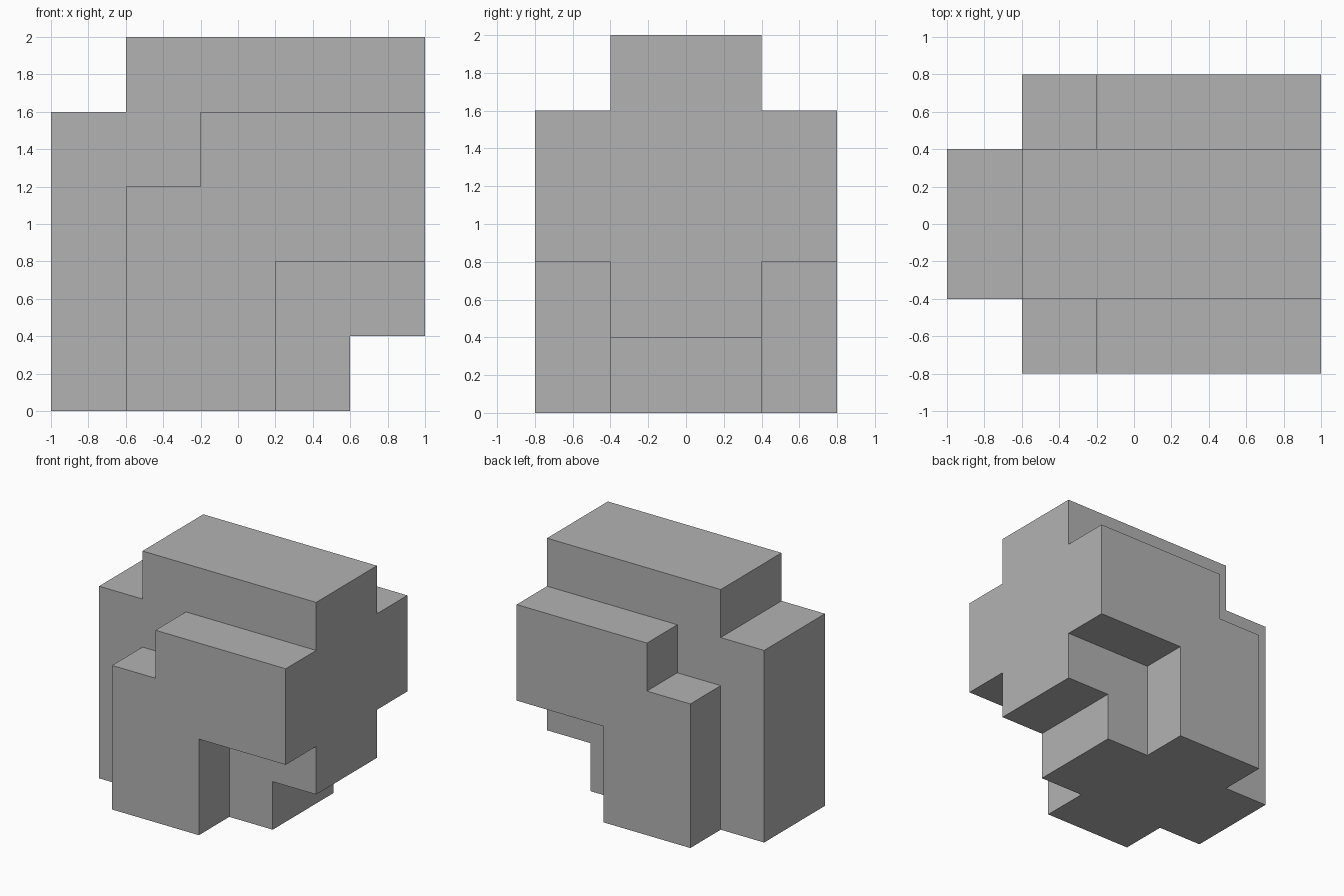
import bpy
import bmesh

cube = bpy.data.objects.get("Cube")
if cube:
    bpy.data.objects.remove(cube, do_unlink=True)

grey = bpy.data.materials.new("plain grey")
grey.use_nodes = True
color = (0.45, 0.45, 0.45, 1)
grey.diffuse_color = color
grey.node_tree.nodes["Principled BSDF"].inputs["Base Color"].default_value = color


def slab(name, profile, half_depth):
    """Extrude an x-z profile symmetrically along y."""
    bm = bmesh.new()
    face = bm.faces.new([bm.verts.new((x, -half_depth, z)) for x, z in profile])
    result = bmesh.ops.extrude_face_region(bm, geom=[face])
    moved = [v for v in result["geom"] if isinstance(v, bmesh.types.BMVert)]
    bmesh.ops.translate(bm, verts=moved, vec=(0, 2 * half_depth, 0))
    bmesh.ops.recalc_face_normals(bm, faces=bm.faces)
    mesh = bpy.data.meshes.new(name)
    bm.to_mesh(mesh)
    bm.free()
    mesh.materials.append(grey)
    obj = bpy.data.objects.new(name, mesh)
    bpy.context.collection.objects.link(obj)
    return obj


# Tall central body, notched at the upper left and lower right
body = slab("stepped_block", [(-1, 0), (0.6, 0), (0.6, 0.4), (1, 0.4),
                              (1, 2), (-0.6, 2), (-0.6, 1.6), (-1, 1.6)], 0.4)

# Wider stepped core that forms the matching front and back slabs
sides = slab("side_slabs", [(-0.6, 0), (0.2, 0), (0.2, 0.8), (1, 0.8),
                            (1, 1.6), (-0.2, 1.6), (-0.2, 1.2), (-0.6, 1.2)], 0.8)

# Fuse both into one solid
union = body.modifiers.new("fuse", "BOOLEAN")
union.operation = "UNION"
union.solver = "EXACT"
union.object = sides
bpy.context.view_layer.objects.active = body
bpy.ops.object.modifier_apply(modifier=union.name)
bpy.data.objects.remove(sides, do_unlink=True)

# Clean up flat seams
bm = bmesh.new()
bm.from_mesh(body.data)
bmesh.ops.remove_doubles(bm, verts=bm.verts, dist=0.0001)
bmesh.ops.dissolve_limit(bm, angle_limit=0.01, verts=bm.verts, edges=bm.edges)
bm.to_mesh(body.data)
bm.free()
